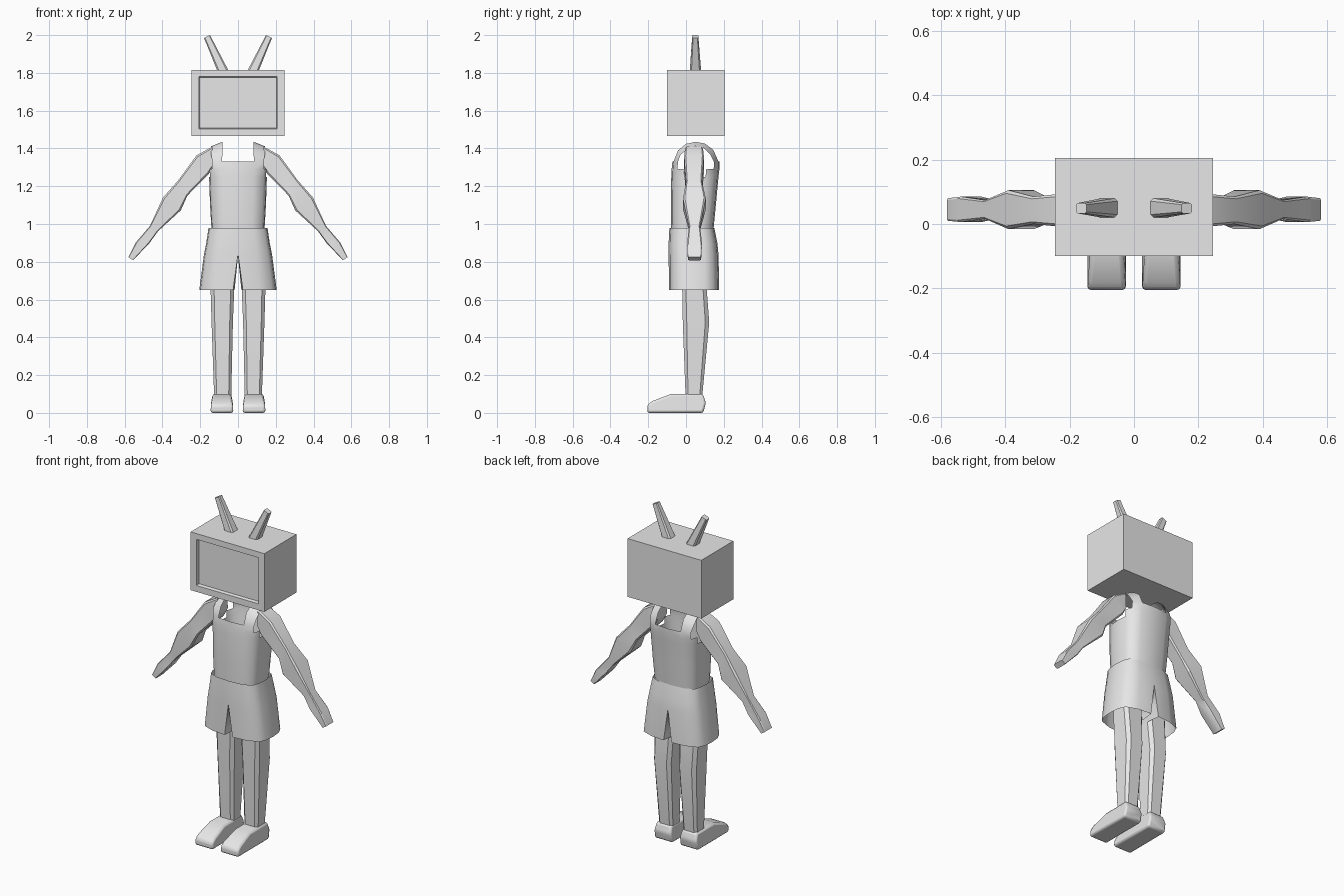
import bpy, bmesh, math
from mathutils import Vector

if "Cube" in bpy.data.objects:
    bpy.data.objects.remove(bpy.data.objects["Cube"])

GREY = bpy.data.materials.new("plain_grey")
GREY.diffuse_color = (0.8, 0.8, 0.8, 1)
GREY.use_nodes = True
GREY.node_tree.nodes["Principled BSDF"].inputs["Base Color"].default_value = GREY.diffuse_color


def make(name, verts, faces, mirror=False, bevel=0, angle=30):
    """Create an object, fix its normals, and apply mirror, bevel and shading."""
    me = bpy.data.meshes.new(name)
    me.from_pydata([tuple(v) for v in verts], [], faces)
    bm = bmesh.new()
    bm.from_mesh(me)
    bmesh.ops.recalc_face_normals(bm, faces=bm.faces)
    bm.to_mesh(me)
    bm.free()
    me.materials.append(GREY)
    ob = bpy.data.objects.new(name, me)
    bpy.context.collection.objects.link(ob)
    if bevel:
        m = ob.modifiers.new("bevel", 'BEVEL')
        m.width, m.segments, m.limit_method = bevel, 2, 'ANGLE'
    if mirror:
        m = ob.modifiers.new("mirror", 'MIRROR')
        m.merge_threshold = 0.0005
    bpy.ops.object.select_all(action='DESELECT')
    ob.select_set(True)
    bpy.context.view_layer.objects.active = ob
    bpy.ops.object.shade_smooth_by_angle(angle=math.radians(angle))
    return ob


def loft(rings, caps=True):
    """Join closed rings of equal length."""
    n = len(rings[0])
    verts = [p for r in rings for p in r]
    faces = [(i * n + k, i * n + (k + 1) % n, (i + 1) * n + (k + 1) % n, (i + 1) * n + k)
             for i in range(len(rings) - 1) for k in range(n)]
    if caps:
        faces += [tuple(range(n)), tuple(range(len(verts) - n, len(verts)))]
    return verts, faces


def chamfered(a, b, y0, y1, c=0.15):
    """Rectangle section between points a and b, as deep as y0..y1, with cut corners."""
    a, b = Vector(a), Vector(b)
    uv = [(c, 0), (1 - c, 0), (1, c), (1, 1 - c), (1 - c, 1), (c, 1), (0, 1 - c), (0, c)]
    out = []
    for u, v in uv:
        p = a.lerp(b, u)
        out.append((p.x, y0 + (y1 - y0) * v, p.y))
    return out


# --- head: box with a recessed screen
hx, hy0, hy1, hz0, hz1 = 0.245, -0.10, 0.205, 1.465, 1.815


def rect(x, y, z0, z1):
    return [(-x, y, z0), (x, y, z0), (x, y, z1), (-x, y, z1)]


make("television_head", *loft([rect(hx, hy1, hz0, hz1), rect(hx, hy0, hz0, hz1),
                               rect(0.207, hy0, 1.503, 1.78), rect(0.203, hy0 + 0.02, 1.507, 1.776)]))

# --- antennas
make("antenna", *loft([chamfered((0.05, 1.812), (0.11, 1.812), 0.02, 0.08),
                       chamfered((0.148, 2.0), (0.18, 1.985), 0.033, 0.065)]), mirror=True)

# --- arms: (outer x, z), (inner x, z), y range from shoulder to fingertips
ARM = [((0.135, 1.41), (0.13, 1.31), -0.005, 0.09),
       ((0.22, 1.363), (0.155, 1.265), -0.01, 0.095),
       ((0.317, 1.23), (0.268, 1.15), 0.0, 0.085),
       ((0.397, 1.14), (0.303, 1.072), -0.016, 0.105),
       ((0.466, 0.99), (0.423, 0.962), 0.016, 0.074),
       ((0.543, 0.90), (0.468, 0.90), 0.006, 0.085),
       ((0.58, 0.825), (0.555, 0.808), 0.01, 0.08)]
make("arm", *loft([chamfered(*s, c=0.08) for s in ARM]), mirror=True)

# --- legs
LEG = [((0.02, 0.84), (0.145, 0.84), -0.025, 0.10),
       ((0.02, 0.65), (0.145, 0.65), -0.02, 0.11),
       ((0.027, 0.48), (0.14, 0.48), -0.017, 0.123),
       ((0.036, 0.08), (0.126, 0.08), -0.002, 0.085)]
make("leg", *loft([chamfered(*s) for s in LEG]), mirror=True)

# --- shoes: side profile swept across the foot, narrower on top
SHOE = [(-0.205, 0.005), (-0.205, 0.04), (-0.18, 0.062), (-0.08, 0.1), (0.09, 0.1),
        (0.105, 0.055), (0.092, 0.005)]


def shoe_side(s):
    return [(0.085 + s * (0.06 - max(0, z - 0.045) * 0.2), y, z - 0.005 if z < 0.01 else z)
            for y, z in SHOE]


make("shoe", *loft([shoe_side(-1), shoe_side(1)]), mirror=True, bevel=0.012, angle=40)

# --- rounded-square torso section, one quarter of the outline
QUARTER = [(1, 0), (0.97, 0.45), (0.88, 0.76), (0.54, 0.95), (0, 1)]
HALF = [(u, -v) for u, v in QUARTER[::-1]] + QUARTER[1:]


def half_ring(a, y0, y1, z):
    """Right half of a section, from the front centre to the back centre."""
    return [(a * u, (y0 + y1) / 2 + (y1 - y0) / 2 * v, z) for u, v in HALF]


# --- tank top: open shell with armholes and shoulder straps
rows = [half_ring(0.14, -0.078, 0.145, 0.965), half_ring(0.148, -0.08, 0.158, 1.1),
        half_ring(0.153, -0.078, 0.172, 1.25), half_ring(0.155, -0.076, 0.177, 1.29),
        half_ring(0.155, -0.072, 0.178, 1.33)]
verts = [p for r in rows for p in r]
faces = []
for i in range(4):
    for k in range(8):
        hole = (i == 2 and k in (3, 4)) or (i == 3 and 2 <= k <= 5)
        if not hole:
            faces.append((i * 9 + k, i * 9 + k + 1, i * 9 + k + 10, i * 9 + k + 9))
# strap points: neck edge (y, z) and armhole edge (y, z)
STRAP = [((-0.042, 1.39), (-0.03, 1.365)), ((0.0, 1.424), (0.01, 1.402)),
         ((0.05, 1.435), (0.05, 1.412)), ((0.10, 1.426), (0.095, 1.402)),
         ((0.145, 1.392), (0.13, 1.365))]
prev = (36 + 1, 36 + 2)
for (ny, nz), (sy, sz) in STRAP:
    n = len(verts)
    verts += [(0.083, ny, nz), (0.142, sy, sz)]
    faces.append((prev[0], prev[1], n + 1, n))
    prev = (n, n + 1)
faces.append((prev[0], prev[1], 36 + 6, 36 + 7))
make("tank_top", verts, faces, mirror=True, angle=50)

# --- shorts: shared waist that splits into two open legs
upper = [half_ring(0.156, -0.088, 0.15, 0.98), half_ring(0.168, -0.092, 0.166, 0.90),
         half_ring(0.18, -0.092, 0.172, 0.84)]
verts = [p for r in upper for p in r]
faces = [(i * 9 + k, i * 9 + k + 1, i * 9 + k + 10, i * 9 + k + 9)
         for i in range(2) for k in range(8)]
crotch = list(range(18, 27))
inner = [(0, 0.11), (0, 0.04), (0, -0.03)]
crotch += range(len(verts), len(verts) + 3)
verts += [(x, y, 0.83) for x, y in inner]
hem = half_ring(0.205, -0.09, 0.176, 0.65)
hem = [(max(x, 0.026), y, z) for x, y, z in hem] + [(0.018, y, 0.65) for _, y in inner]
base = len(verts)
verts += hem
for k in range(12):
    j = (k + 1) % 12
    faces.append((crotch[k], crotch[j], base + j, base + k))
make("shorts", verts, faces, mirror=True, angle=50)
